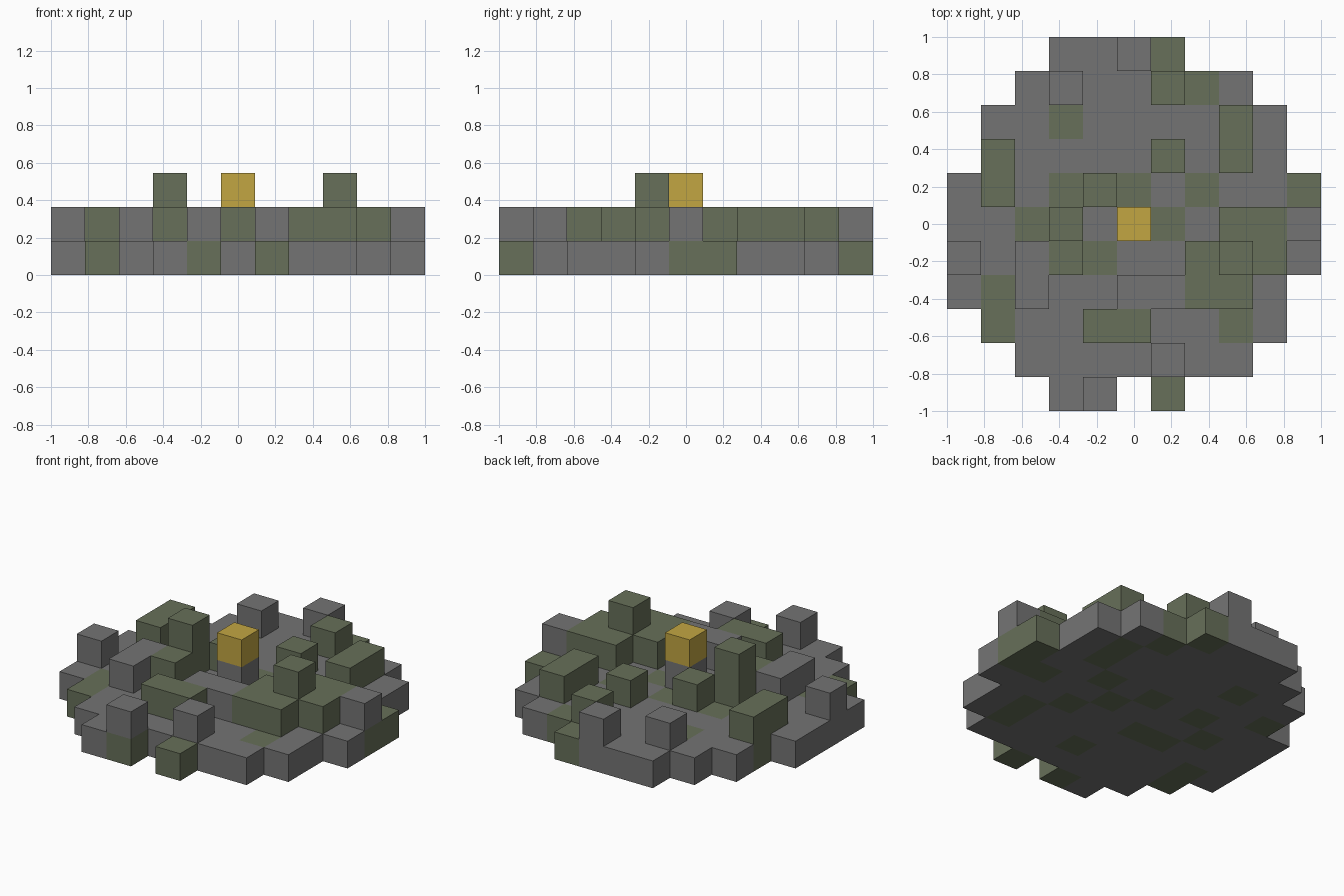
import bpy
import bmesh
from mathutils import Vector

cube = bpy.data.objects.get("Cube")
if cube:
    bpy.data.objects.remove(cube, do_unlink=True)

# Plans of each course, back row first: s = stone, m = moss, g = gold
GROUND = """
...sssm....
..sssssms..
.ssmssssms.
.mssssssms.
sssmsmsmssm
ssmsssmssmm
sssmmssmsss
smssssssms.
.msssmssms.
..sssssss..
...sm.m....
"""
RUBBLE = """
.....s.....
...s..m....
........m..
.m....m.m..
.m..m......
...m.s..mms
s.sm...mmm.
..s..ssmm..
....mm.....
......s....
....s......
"""
PILLARS = """
...........
...........
...........
...........
...........
...m.g.....
........m..
...........
...........
...........
...........
"""
SIZE = 2 / 11
HALF = 5


def make_material(name, rgb):
    mat = bpy.data.materials.new(name)
    color = (*rgb, 1)
    mat.diffuse_color = color
    mat.use_nodes = True
    bsdf = next(n for n in mat.node_tree.nodes if n.type == "BSDF_PRINCIPLED")
    bsdf.inputs["Base Color"].default_value = color
    bsdf.inputs["Roughness"].default_value = 0.9
    return mat


MATERIALS = {
    "s": make_material("grey stone", (0.175, 0.175, 0.175)),
    "m": make_material("mossy stone", (0.135, 0.16, 0.1)),
    "g": make_material("gold", (0.54, 0.38, 0.055)),
}

# Collect every block by grid position
blocks = {}
for level, plan in enumerate((GROUND, RUBBLE, PILLARS)):
    for row, line in enumerate(plan.split()):
        for col, kind in enumerate(line):
            if kind != ".":
                blocks[col - HALF, HALF - row, level] = kind


def add_face(bm, cell, axis, sign):
    """Add one outward square on the side of a block."""
    normal, u, v = Vector(), Vector(), Vector()
    normal[axis] = sign
    u[(axis + 1) % 3] = 1
    v[(axis + 2) % 3] = sign
    middle = Vector(cell) + Vector((0, 0, 0.5)) + normal / 2
    corners = [(-u - v), (u - v), (u + v), (v - u)]
    bm.faces.new([bm.verts.new((middle + c / 2) * SIZE) for c in corners])


def add_blocks(name, level, kind):
    """Join all blocks of one kind on one course, skipping hidden sides."""
    bm = bmesh.new()
    for cell, block_kind in blocks.items():
        if block_kind != kind or cell[2] != level:
            continue
        for axis in range(3):
            for sign in (-1, 1):
                neighbour = list(cell)
                neighbour[axis] += sign
                if tuple(neighbour) not in blocks:
                    add_face(bm, cell, axis, sign)
    bmesh.ops.remove_doubles(bm, verts=bm.verts, dist=0.001)
    mesh = bpy.data.meshes.new(name)
    bm.to_mesh(mesh)
    bm.free()
    mesh.materials.append(MATERIALS[kind])
    bpy.context.collection.objects.link(bpy.data.objects.new(name, mesh))


# Floor, rubble and pillars
add_blocks("stone_floor", 0, "s")
add_blocks("mossy_floor", 0, "m")
add_blocks("stone_rubble", 1, "s")
add_blocks("mossy_rubble", 1, "m")
add_blocks("mossy_pillar_tops", 2, "m")
add_blocks("gold_block", 2, "g")
